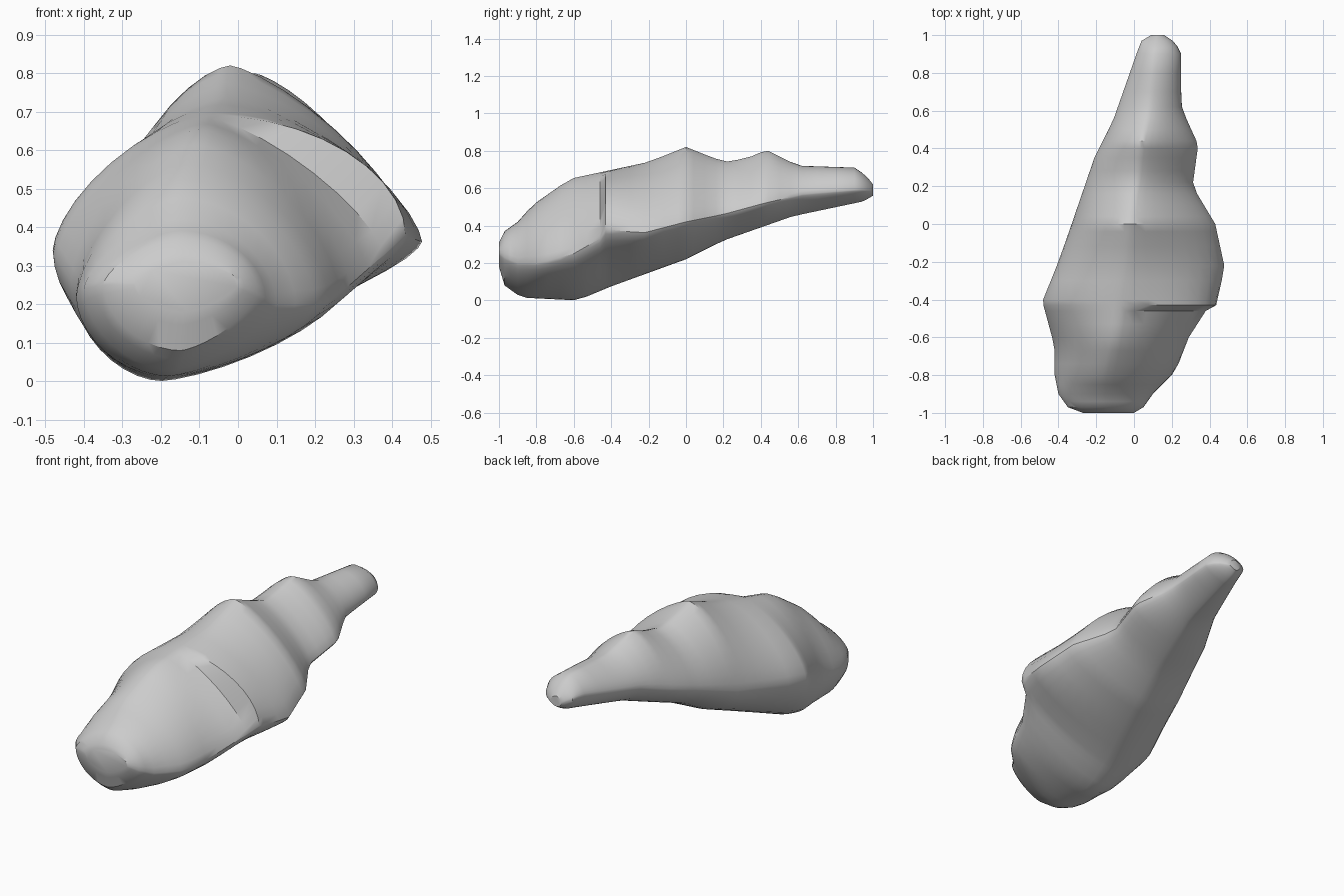
import bpy, bmesh
from math import sin, cos, pi

if "Cube" in bpy.data.objects:
    bpy.data.objects.remove(bpy.data.objects["Cube"])

# Guide rails along the body: (y, x, z) for each extreme of the cross-section
LEFT = [(-1, -.27, .25), (-.97, -.35, .25), (-.9, -.40, .24), (-.8, -.42, .22), (-.65, -.42, .24),
        (-.41, -.485, .34), (-.2, -.40, .36), (0, -.33, .39), (.35, -.21, .50),
        (.55, -.11, .56), (.92, .02, .62), (.97, .04, .61), (1, .09, .59)]
RIGHT = [(-1, .0, .25), (-.97, .05, .23), (-.9, .10, .2), (-.78, .22, .2), (-.6, .29, .25),
         (-.46, .38, .33), (-.43, .435, .38), (-.23, .48, .36), (0, .43, .42), (.2, .31, .46),
         (.42, .34, .52), (.55, .28, .55), (.63, .25, .57), (.9, .25, .59), (.96, .22, .59), (1, .16, .58)]
TOP = [(-1, -.14, .31), (-.97, -.15, .37), (-.9, -.15, .42), (-.82, -.15, .51), (-.62, -.10, .65),
       (-.2, -.03, .74), (0, -.02, .82), (.15, 0, .76), (.23, .02, .74), (.35, .03, .77),
       (.43, .04, .805), (.6, .08, .72), (.9, .11, .71), (.96, .12, .67), (1, .12, .62)]
BOTTOM = [(-1, -.14, .18), (-.97, -.15, .08), (-.88, -.18, .015), (-.58, -.2, .0), (-.4, -.18, .075),
          (0, -.05, .22), (.2, .0, .32), (.57, .08, .45), (.95, .12, .53), (1, .12, .56)]
# Straightness of the upper right flank: 1 is elliptical, 2 is a flat slope
FLANK = [(-1, 1, 0), (-.8, 1.15, 0), (-.46, 1.5, 0), (-.43, 1.05, 0), (-.2, 1.4, 0), (0, 1.5, 0),
         (.45, 1.5, 0), (.65, 1.15, 0), (1, 1, 0)]
STATIONS = [-1, -.99, -.97, -.94, -.9, -.85, -.8, -.74, -.67, -.6, -.53, -.46, -.43, -.40, -.3, -.22,
            -.12, -.04, 0, .04, .1, .16, .22, .28, .35, .4, .44, .5, .56, .62, .7, .8, .9, .94, .97, .99, 1]
SEG = 10


def rail(points, y):
    for (y0, a0, b0), (y1, a1, b1) in zip(points, points[1:]):
        if y <= y1:
            t = (y - y0) / (y1 - y0)
            return a0 + (a1 - a0) * t, b0 + (b1 - b0) * t
    return points[-1][1:]


def section(y):
    l, r, t, b = (rail(p, y) for p in (LEFT, RIGHT, TOP, BOTTOM))
    quads = [(r, t, rail(FLANK, y)[0], True), (t, l, 1.3, False),
             (l, b, 1.1, True), (b, r, 1.4, False)]
    pts = []
    for a, c, p, side_first in quads:
        for i in range(SEG):
            u = i / SEG * pi / 2
            fa, fc = cos(u) ** p, sin(u) ** p
            if side_first:   # side extreme to top or bottom
                pts.append((c[0] + (a[0] - c[0]) * fa, y, a[1] + (c[1] - a[1]) * fc))
            else:            # top or bottom to side extreme
                pts.append((a[0] + (c[0] - a[0]) * fc, y, c[1] + (a[1] - c[1]) * fa))
    return pts


# Tapered lumpy body, lofted through the stations
bm = bmesh.new()
rings = [[bm.verts.new(p) for p in section(y)] for y in STATIONS]
n = SEG * 4
for a, b in zip(rings, rings[1:]):
    for i in range(n):
        j = (i + 1) % n
        bm.faces.new((a[i], a[j], b[j], b[i]))
bm.faces.new(rings[0])
bm.faces.new(rings[-1])
bmesh.ops.recalc_face_normals(bm, faces=bm.faces)
mesh = bpy.data.meshes.new("tapered_body")
bm.to_mesh(mesh)
bm.free()
body = bpy.data.objects.new("tapered_body", mesh)
bpy.context.collection.objects.link(body)
bpy.context.view_layer.objects.active = body
body.select_set(True)
bpy.ops.object.shade_smooth_by_angle(angle=0.6)
